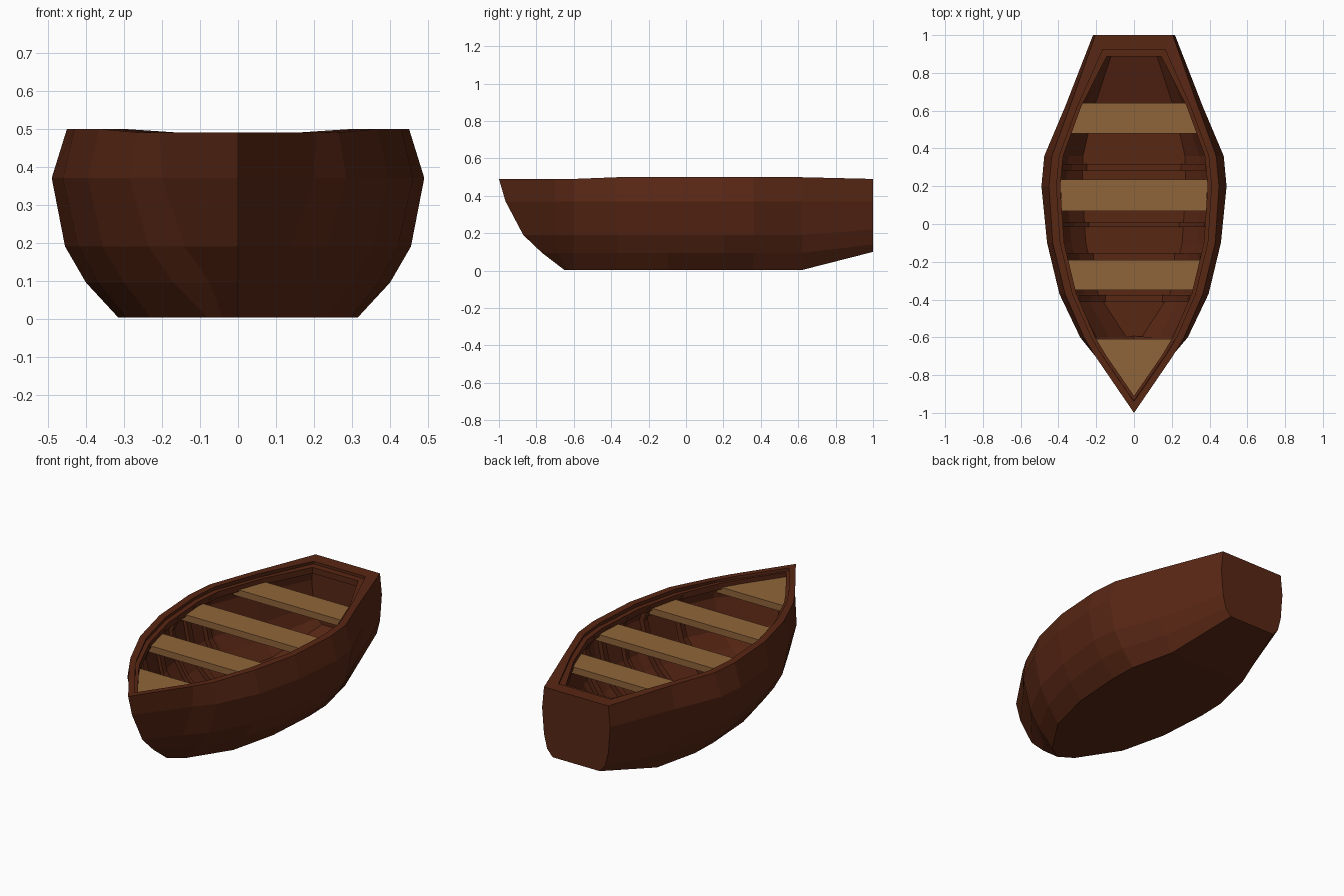
import bpy, bmesh

if "Cube" in bpy.data.objects:
    bpy.data.objects.remove(bpy.data.objects["Cube"])

def mat(name, c):
    m = bpy.data.materials.new(name)
    m.diffuse_color = (*c, 1)
    m.use_nodes = True
    m.node_tree.nodes["Principled BSDF"].inputs["Base Color"].default_value = m.diffuse_color
    return m

DARK = mat("dark_brown_wood", (0.098, 0.020, 0.007))
LIGHT = mat("light_brown_wood", (0.28, 0.13, 0.042))

# Hull lines: height, bow position and half widths of each level, at shared stations
STATIONS = [-0.7, -0.6, -0.37, -0.1, 0.2, 0.36, 0.62, 1.0]
Z = [0.003, 0.095, 0.19, 0.37, 0.49]
STERN_Z = [0.10, 0.14, 0.22, 0.37, 0.49]
BOW = [-0.65, -0.77, -0.87, -0.965, -1.0]
WIDTH = [
    [0.04, 0.08, 0.23, 0.295, 0.315, 0.31, 0.25, 0.15],
    [0.075, 0.17, 0.30, 0.37, 0.40, 0.385, 0.30, 0.185],
    [0.14, 0.235, 0.355, 0.42, 0.455, 0.44, 0.335, 0.205],
    [0.20, 0.285, 0.395, 0.46, 0.49, 0.475, 0.365, 0.217],
    [0.205, 0.265, 0.365, 0.43, 0.45, 0.435, 0.34, 0.205],
]

def level(l, t=0.0):
    """Half outline of one hull level, moved inwards by t."""
    bow = BOW[l] + 1.5 * t
    lift = t * (1 - l / 4)
    pts = [(0, bow, Z[l] + lift)]
    for i, y in enumerate(STATIONS):
        z = STERN_Z[l] if y == 1 else Z[l]
        if l == 4 and 1 < i < 7:
            z += 0.009
        if i == 0:
            y = max(y, (bow - 0.6) / 2)
        if y == 1:
            y -= 1.9 * t
        pts.append((max(WIDTH[l][i] - t, 0.008), y, z + lift))
    return pts

def width(l, y):
    """Half width of a hull level at position y."""
    for i in range(len(STATIONS) - 1):
        a, b = STATIONS[i], STATIONS[i + 1]
        if a <= y <= b:
            f = (y - a) / (b - a)
            return WIDTH[l][i] * (1 - f) + WIDTH[l][i + 1] * f
    return 0

def finish(bm, name, material):
    bmesh.ops.remove_doubles(bm, verts=bm.verts, dist=0.0005)
    bmesh.ops.recalc_face_normals(bm, faces=bm.faces)
    me = bpy.data.meshes.new(name)
    bm.to_mesh(me)
    bm.free()
    me.materials.append(material)
    ob = bpy.data.objects.new(name, me)
    bpy.context.collection.objects.link(ob)
    return ob

def ring_verts(bm, half):
    """Closed loop from a half outline: right side bow to stern, then back."""
    return [bm.verts.new(p) for p in half] + \
           [bm.verts.new((-x, y, z)) for x, y, z in half[:0:-1]]

def bridge(bm, a, b):
    n = len(a)
    for i in range(n):
        bm.faces.new((a[i], a[(i + 1) % n], b[(i + 1) % n], b[i]))

def floor(bm, r):
    n = len(r)
    bm.faces.new((r[0], r[1], r[-1]))
    for i in range(1, n // 2):
        bm.faces.new((r[i], r[i + 1], r[n - i - 1], r[n - i]))

# Hull: outer shell, flat rim and inner shell
bm = bmesh.new()
outer = [ring_verts(bm, level(l)) for l in range(5)]
inner = [ring_verts(bm, level(l, 0.04)) for l in range(5)]
for shell in (outer, inner):
    for a, b in zip(shell, shell[1:]):
        bridge(bm, a, b)
    floor(bm, shell[0])
bridge(bm, outer[4], inner[4])
finish(bm, "hull", DARK)

# Inner rail just below the rim
bm = bmesh.new()
rings = []
for t, z in ((0.03, 0.475), (0.06, 0.475), (0.06, 0.44), (0.02, 0.44)):
    rings.append(ring_verts(bm, [(x, y, z) for x, y, _ in level(4, t)]))
for i in range(4):
    bridge(bm, rings[i], rings[(i + 1) % 4])
finish(bm, "inner_rail", DARK)

# Ribs following the inside of the hull
def rib(y, d):
    bm = bmesh.new()
    loops = []
    for yy in (y - d, y + d):
        for t in (0.03, 0.062):
            half = [(width(l, y) - t, yy, (0.46 if l == 4 else Z[l] + t * (1 - l / 4)))
                    for l in range(5)]
            pts = [(-x, b, z) for x, b, z in half[::-1]] + half
            loops.append([bm.verts.new(p) for p in pts])
    a, b, c, e = loops
    for p, q in ((a, b), (b, e), (e, c), (c, a)):
        for i in range(len(p) - 1):
            bm.faces.new((p[i], p[i + 1], q[i + 1], q[i]))
    for i in (0, -1):
        bm.faces.new((a[i], b[i], e[i], c[i]))
    finish(bm, "rib", DARK)

for y in (0.30, 0.15, -0.005, -0.175, -0.395):
    rib(y, 0.018 if abs(y) > 0.1 else 0.012)

# Seats: planks cut to the width of the hull
def plank(name, outline, top=0.45, thick=0.038):
    bm = bmesh.new()
    f = bm.faces.new([bm.verts.new((x, y, top)) for x, y in outline])
    r = bmesh.ops.extrude_face_region(bm, geom=[f])
    for v in r["geom"]:
        if isinstance(v, bmesh.types.BMVert):
            v.co.z -= thick
    finish(bm, name, LIGHT)

def side(y):
    return width(4, y) - 0.025

for name, y0, y1 in (("stern_seat", 0.48, 0.64), ("middle_seat", 0.07, 0.235),
                     ("forward_seat", -0.35, -0.19)):
    plank(name, [(-side(y0), y0), (side(y0), y0), (side(y1), y1), (-side(y1), y1)])
plank("bow_seat", [(0, -0.95), (side(-0.7), -0.7), (side(-0.61), -0.61),
                   (-side(-0.61), -0.61), (-side(-0.7), -0.7)])
